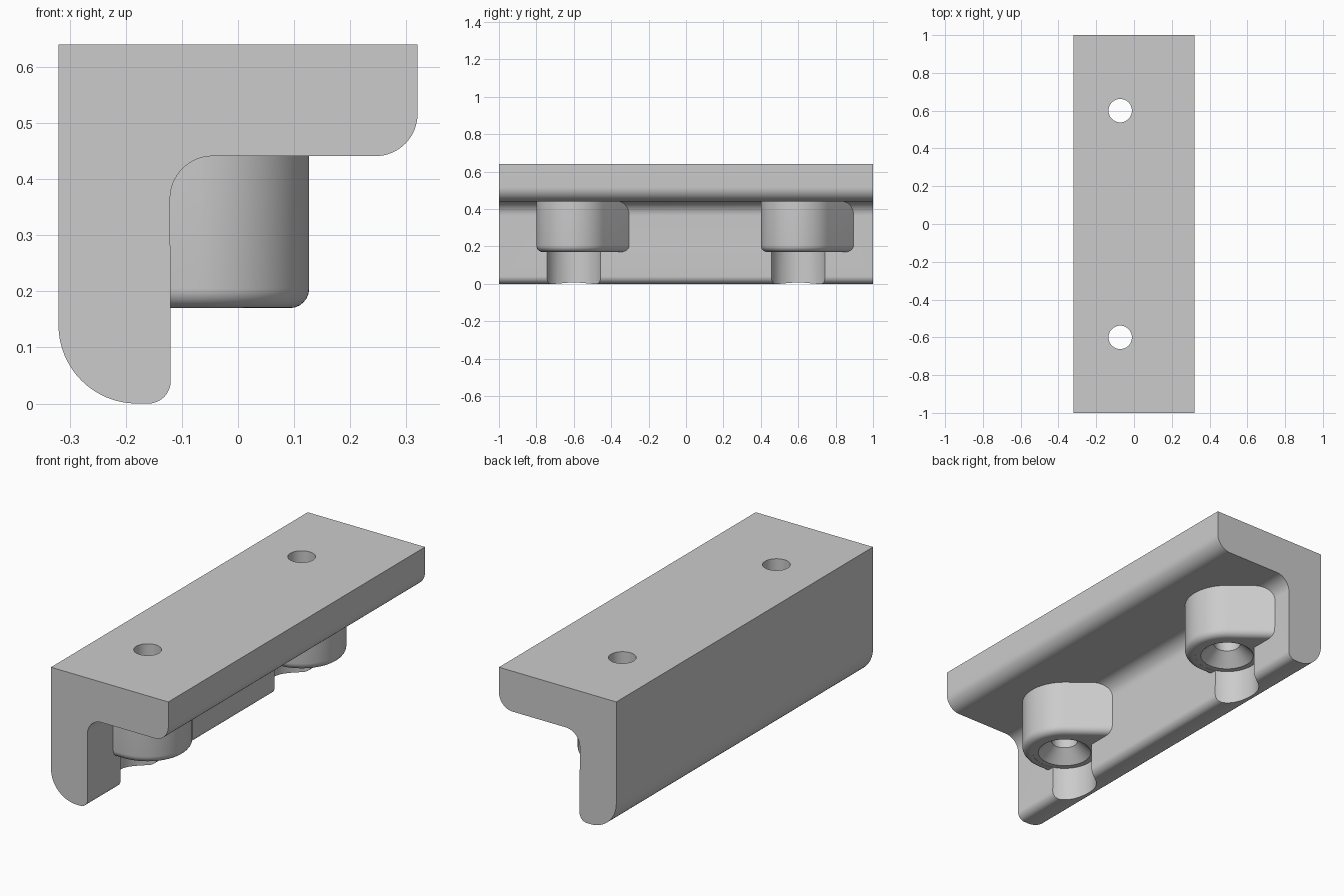
import bpy, bmesh
from math import cos, sin, radians, tan

cube = bpy.data.objects.get("Cube")
if cube:
    bpy.data.objects.remove(cube)

HOLE_X, HOLE_YS = -0.073, (-0.6, 0.6)

grey = bpy.data.materials.new("plain grey")
grey.use_nodes = True
grey.diffuse_color = (0.6, 0.6, 0.6, 1)
grey.node_tree.nodes["Principled BSDF"].inputs["Base Color"].default_value = (0.6, 0.6, 0.6, 1)


def arc(cx, cy, r, start, end, steps=16):
    angles = [radians(start + (end - start) * i / steps) for i in range(steps + 1)]
    return [(cx + r * cos(a), cy + r * sin(a)) for a in angles]


def make_object(name, bm):
    bmesh.ops.recalc_face_normals(bm, faces=bm.faces)
    mesh = bpy.data.meshes.new(name)
    bm.to_mesh(mesh)
    bm.free()
    mesh.materials.append(grey)
    obj = bpy.data.objects.new(name, mesh)
    bpy.context.collection.objects.link(obj)
    return obj


def prism(points, direction):
    bm = bmesh.new()
    face = bm.faces.new([bm.verts.new(p) for p in points])
    top = bmesh.ops.extrude_face_region(bm, geom=[face])["geom"]
    bmesh.ops.translate(bm, vec=direction,
                        verts=[v for v in top if isinstance(v, bmesh.types.BMVert)])
    return bm


def boolean(target, tool, operation):
    mod = target.modifiers.new(operation.lower(), "BOOLEAN")
    mod.operation, mod.solver, mod.object = operation, "EXACT", tool
    bpy.context.view_layer.objects.active = target
    bpy.ops.object.modifier_apply(modifier=mod.name)
    bpy.data.objects.remove(tool)


# L-shaped rail with rounded corners
profile = [(-0.32, 0.64)] + arc(-0.18, 0.14, 0.14, 180, 270)
profile += arc(-0.16, 0.04, 0.04, 270, 360)
profile += arc(-0.045, 0.365, 0.076, 180, 90)
profile += arc(0.245, 0.516, 0.075, 270, 360) + [(0.32, 0.64)]
bracket = make_object("angle_bracket", prism([(x, -1, z) for x, z in profile], (0, 2, 0)))


# Screw boss: round, with a slanted flank running into the wall
def make_boss(y):
    back, slant = -0.2, 51
    outline = [(back, y - 0.2)] + arc(HOLE_X, y, 0.2, -90, slant, 40)
    x, end_y = outline[-1]
    outline.append((back, end_y + (x - back) / tan(radians(slant))))
    bm = prism([(px, py, 0.17) for px, py in outline], (0, 0, 0.36))
    rim = [e for e in bm.edges if all(v.co.z < 0.18 for v in e.verts)
           and any(v.co.x > back + 0.01 for v in e.verts)]
    bmesh.ops.bevel(bm, geom=rim, offset=0.035, segments=6, profile=0.5, affect="EDGES")
    return make_object("screw_boss", bm)


# Cutter: driver clearance, countersink and through hole
def make_cutter(y):
    steps = [(0.151, -0.1), (0.151, 0.171), (0.125, 0.171), (0.062, 0.233), (0.062, 0.7)]
    bm = bmesh.new()
    rings = [[bm.verts.new((px, py, z)) for px, py in arc(HOLE_X, y, r, 0, 360, 48)[:-1]]
             for r, z in steps]
    for low, high in zip(rings, rings[1:]):
        for i in range(len(low)):
            bm.faces.new((low[i - 1], low[i], high[i], high[i - 1]))
    bm.faces.new(rings[0])
    bm.faces.new(rings[-1])
    cutter = make_object("hole_cutter", bm)
    cutter.hide_render = True
    return cutter


for hole_y in HOLE_YS:
    boolean(bracket, make_boss(hole_y), "UNION")
for hole_y in HOLE_YS:
    boolean(bracket, make_cutter(hole_y), "DIFFERENCE")

bpy.ops.object.select_all(action="DESELECT")
bracket.select_set(True)
bpy.context.view_layer.objects.active = bracket
bpy.ops.object.shade_smooth_by_angle(angle=radians(30))
